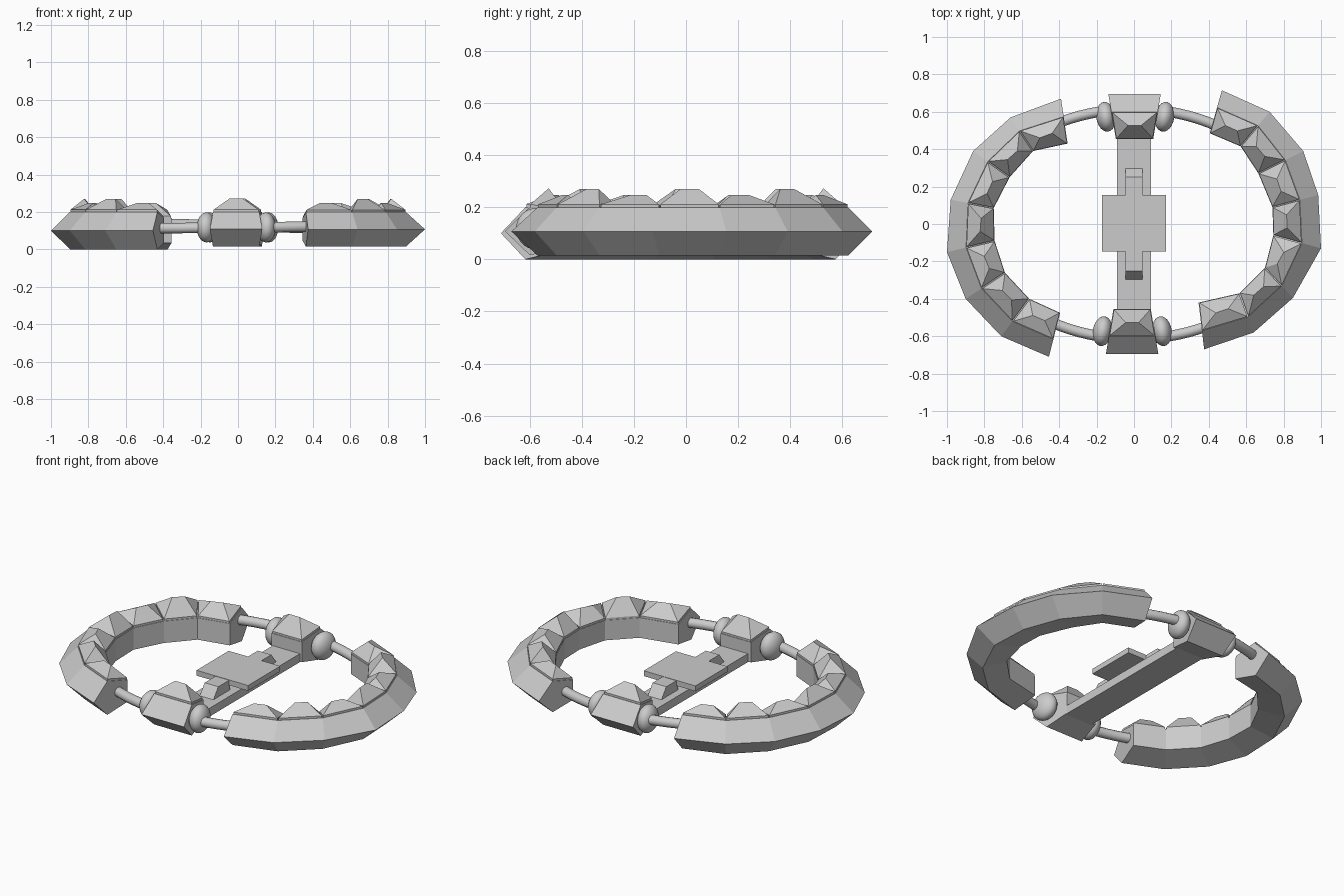
import bpy, bmesh, math
from mathutils import Vector

cube = bpy.data.objects.get("Cube")
if cube:
    bpy.data.objects.remove(cube)

grey = bpy.data.materials.new("light_grey")
grey.use_nodes = True
tone = (0.6, 0.6, 0.6, 1)
grey.diffuse_color = tone
grey.node_tree.nodes["Principled BSDF"].inputs["Base Color"].default_value = tone


def finish(name, bm, smooth=False):
    bmesh.ops.recalc_face_normals(bm, faces=bm.faces)
    mesh = bpy.data.meshes.new(name)
    bm.to_mesh(mesh)
    bm.free()
    mesh.materials.append(grey)
    for p in mesh.polygons:
        p.use_smooth = smooth
    obj = bpy.data.objects.new(name, mesh)
    bpy.context.collection.objects.link(obj)
    return obj


def loft(bm, rings):
    """Skin a list of equal closed rings and cap both ends."""
    rows = [[bm.verts.new(p) for p in ring] for ring in rings]
    n = len(rows[0])
    for a, b in zip(rows, rows[1:]):
        for i in range(n):
            j = (i + 1) % n
            bm.faces.new((a[i], a[j], b[j], b[i]))
    bm.faces.new(rows[0])
    bm.faces.new(rows[-1])


def at(p, z):
    return Vector((p.x, p.y, z))


INNER = 0.65  # height of the inner wall relative to the widest part


def rim(name, outer, inner, mid, half):
    """Band with a sharp outer ridge, sloping faces and a low inner wall."""
    rings = []
    for o, i in zip(outer, inner):
        edge = o.lerp(i, 0.4)
        low = half * INNER
        rings.append([at(o, mid), at(edge, mid + half), at(i, mid + low),
                      at(i, mid - low), at(edge, mid - half)])
    bm = bmesh.new()
    loft(bm, rings)
    finish(name, bm)


def gem(name, o0, o1, i0, i1, mid, half, peak):
    """Hipped stone sitting on the inward slope of one segment of a rim."""
    quad = [o0.lerp(i0, 0.4), o1.lerp(i1, 0.4), i1, i0]
    centre = sum(quad, Vector((0, 0))) / 4
    quad = [centre.lerp(q, 0.97) for q in quad]
    seat = [mid + half] * 2 + [mid + half * INNER] * 2
    side = (o1 - o0).normalized() * 0.035
    bm = bmesh.new()
    low = [bm.verts.new(at(q, z - 0.01)) for q, z in zip(quad, seat)]
    top = [bm.verts.new(at(q, z + 0.012)) for q, z in zip(quad, seat)]
    r0, r1 = [bm.verts.new(at(centre + s, peak)) for s in (-side, side)]
    bm.faces.new(low)
    for k in range(4):
        j = (k + 1) % 4
        bm.faces.new((low[k], low[j], top[j], top[k]))
    bm.faces.new((top[0], top[1], r1, r0))
    bm.faces.new((top[1], top[2], r1))
    bm.faces.new((top[2], top[3], r0, r1))
    bm.faces.new((top[3], top[0], r0))
    finish(name, bm)


# Two curved rims with stones on top
right_outer = [(-.39, .67), (-.66, .57), (-.86, .39), (-.98, .13),
               (-1, -.15), (-.9, -.4), (-.71, -.6), (-.455, -.71)]
right_inner = [(-.355, .43), (-.54, .39), (-.665, .25), (-.75, .085),
               (-.745, -.09), (-.69, -.26), (-.56, -.4), (-.395, -.475)]
left_outer = [(.47, .715), (.725, .6), (.905, .39), (.985, .155),
              (1, -.13), (.85, -.395), (.64, -.58), (.375, -.67)]
left_inner = [(.405, .485), (.57, .415), (.665, .27), (.74, .09),
              (.745, -.06), (.7, -.235), (.565, -.37), (.345, -.42)]
for label, outer, inner, mid, half in (("right", right_outer, right_inner, .1, .1),
                                       ("left", left_outer, left_inner, .107, .092)):
    o = [Vector(p) for p in outer]
    i = [Vector(p) for p in inner]
    rim(label + "_rim", o, i, mid, half)
    for k in range(7):
        gem(f"{label}_gem_{k + 1}", o[k], o[k + 1], i[k], i[k + 1], mid, half,
            .27 if k % 2 else .247)

# End brackets, each carrying one stone
for label, s, x in (("rear", 1, .003), ("front", -1, -.01)):
    o = [Vector((x + w, .695 * s)) for w in (-.14, .14)]
    i = [Vector((x + w, .455 * s)) for w in (-.1, .1)]
    rim(label + "_bracket", o, i, .108, .092)
    gem(label + "_bracket_gem", *o, *i, .108, .092, .272)


def box(name, x, y0, y1, z0, z1):
    bm = bmesh.new()
    loft(bm, [[(-x, y, z0), (x, y, z0), (x, y, z1), (-x, y, z1)] for y in (y0, y1)])
    finish(name, bm)


# Cross bar, raised plate and its sloped clips
box("cross_bar", .09, -.47, .47, .045, .095)
box("centre_plate", .17, -.148, .155, .125, .157)
for label, s in (("rear", 1), ("front", -1)):
    profile = [(.14, .09), (.3, .09), (.25, .155), (.14, .155)]
    bm = bmesh.new()
    loft(bm, [[(x, y * s, z) for y, z in profile] for x in (-.045, .045)])
    finish(label + "_clip", bm)

# Curved rods joining the rims, threaded with flattened beads
for label, s, z, tilt, beads in (("rear", 1, .125, -.03, (-.15, .163)),
                                 ("front", -1, .117, .01, (-.168, .15))):
    rings = []
    for k in range(21):
        t = math.radians(50 + 4 * k)
        x = .85 * math.cos(t)
        centre = Vector((x, s * .615 * math.sin(t), z + tilt * x))
        out = Vector((math.cos(t) / .85, s * math.sin(t) / .615, 0)).normalized()
        rings.append([centre + .028 * (out * math.cos(a) + Vector((0, 0, math.sin(a))))
                      for a in (math.tau * j / 12 for j in range(12))])
    bm = bmesh.new()
    loft(bm, rings)
    finish(label + "_rod", bm, True)
    for x in beads:
        bm = bmesh.new()
        bmesh.ops.create_uvsphere(bm, u_segments=24, v_segments=16, radius=.08)
        bead = finish(f"{label}_bead_{'left' if x > 0 else 'right'}", bm, True)
        bead.scale = (.65, 1, 1)
        bead.location = (x, s * .573, .117)
        bead.rotation_euler.z = -math.copysign(.15, x) * s
